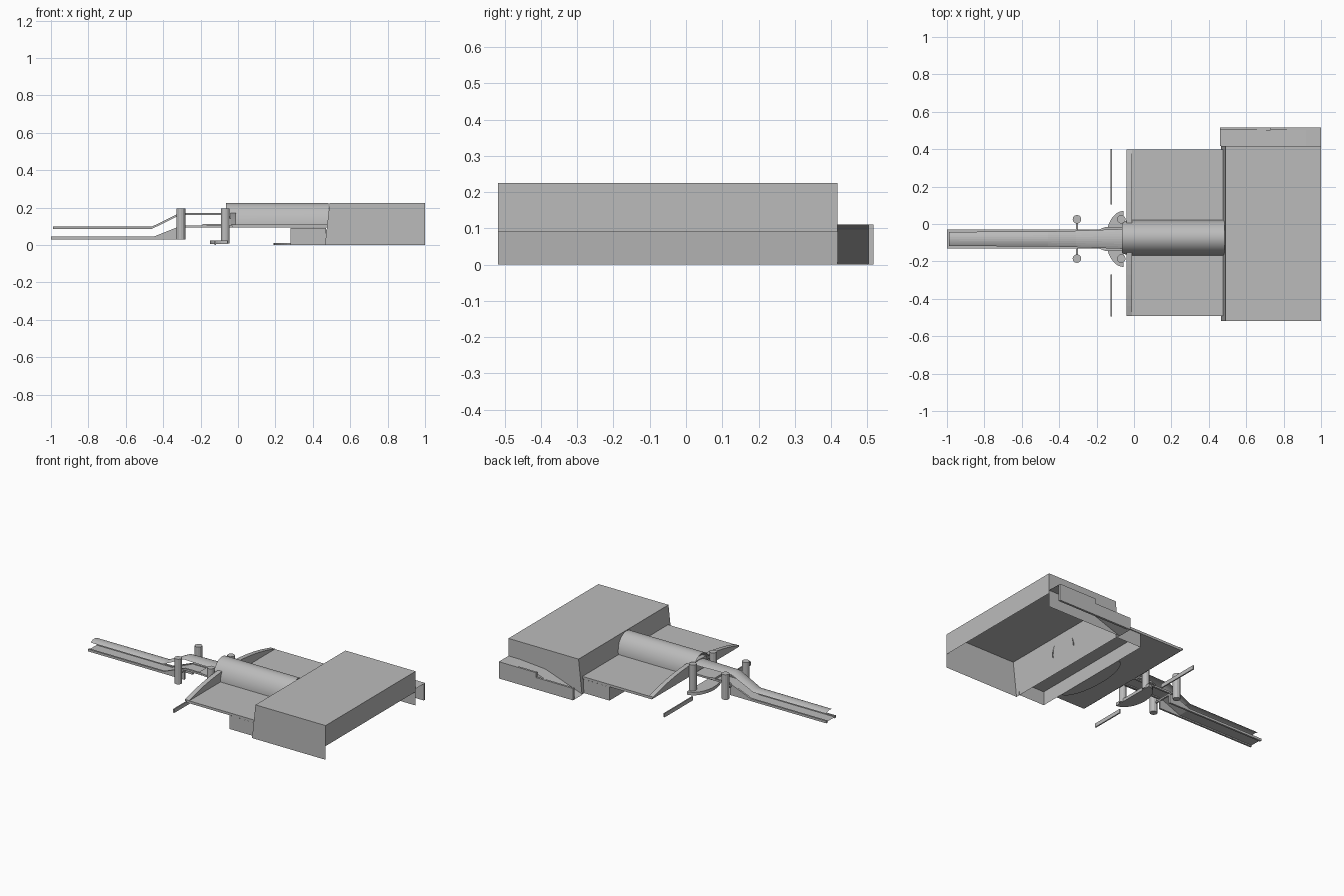
import bpy, bmesh, math

if "Cube" in bpy.data.objects:
    bpy.data.objects.remove(bpy.data.objects["Cube"])

mat = bpy.data.materials.new("light grey")
mat.diffuse_color = (0.5, 0.5, 0.5, 1)
mat.use_nodes = True
mat.node_tree.nodes["Principled BSDF"].inputs["Base Color"].default_value = mat.diffuse_color
CY = -0.08  # centre line of walkway and barrel hall


def mesh_object(name, verts, faces, smooth=False):
    me = bpy.data.meshes.new(name)
    me.from_pydata(verts, [], faces)
    me.materials.append(mat)
    ob = bpy.data.objects.new(name, me)
    bpy.context.collection.objects.link(ob)
    if smooth:
        for p in me.polygons:
            p.use_smooth = True
    return ob


def prism(name, pts, a, b, axis):
    """Closed extrusion of a 2D outline from a to b along an axis."""
    def place(p, t):
        return {'x': (t, p[0], p[1]), 'y': (p[0], t, p[1]), 'z': (p[0], p[1], t)}[axis]
    n = len(pts)
    verts = [place(p, a) for p in pts] + [place(p, b) for p in pts]
    faces = [tuple(range(n)), tuple(range(2 * n - 1, n - 1, -1))]
    faces += [(i, i + n, (i + 1) % n + n, (i + 1) % n) for i in range(n)]
    ob = mesh_object(name, verts, faces)
    bm = bmesh.new()
    bm.from_mesh(ob.data)
    bmesh.ops.recalc_face_normals(bm, faces=bm.faces)
    bm.to_mesh(ob.data)
    bm.free()
    return ob


def box(name, x0, x1, y0, y1, z0, z1):
    return prism(name, [(x0, y0), (x1, y0), (x1, y1), (x0, y1)], z0, z1, 'z')


def sheet(name, rows, smooth=False):
    """Open surface through rows of points."""
    n = len(rows[0])
    faces = [(r * n + i, r * n + i + 1, (r + 1) * n + i + 1, (r + 1) * n + i)
             for r in range(len(rows) - 1) for i in range(n - 1)]
    return mesh_object(name, [v for r in rows for v in r], faces, smooth)


# main hall: open-bottomed shell, sloping inner wall, gap under the end wall
F, B, H = -0.518, 0.417, 0.225
mesh_object("main_hall",
            [(0.465, F, 0), (1, F, 0), (1, F, H), (0.49, F, H),
             (0.465, B, 0), (1, B, 0), (1, B, H), (0.49, B, H),
             (1, F, 0.09), (1, B, 0.09)],
            [(0, 1, 8, 2, 3), (4, 7, 6, 9, 5), (3, 2, 6, 7), (0, 3, 7, 4), (8, 9, 6, 2)])

# side ramp behind the hall with its stepped parapet
sheet("side_ramp", [[(x, B, z), (x, 0.503, z)] for x, z in
                    ((0.46, 0.0), (0.73, 0.095), (0.92, 0.11), (1.0, 0.11))])
prism("ramp_parapet", [(0.46, 0), (1, 0), (1, 0.11), (0.73, 0.11), (0.73, 0.078), (0.46, 0.078)],
      0.503, 0.517, 'y')

# lower storey under the wing roof, open below
mesh_object("lower_storey",
            [(0.28, -0.49, 0), (0.47, -0.49, 0), (0.47, -0.49, 0.09), (0.28, -0.49, 0.09),
             (0.28, 0.395, 0), (0.47, 0.395, 0), (0.47, 0.395, 0.09), (0.28, 0.395, 0.09)],
            [(0, 1, 2, 3), (4, 7, 6, 5), (0, 3, 7, 4)])

# wing roof slab
box("wing_roof", -0.03, 0.475, -0.493, 0.398, 0.092, 0.108)

# arched front wall of the wings
N = 16
arc = []
for i in range(N + 1):
    t = i / N
    arc.append((-0.493 + 0.891 * t, 0.11 + 0.065 * (1 - (2 * t - 1) ** 2)))
prism("arched_front_wall", [(-0.493, 0.1)] + arc + [(0.398, 0.1)], -0.04, -0.01, 'x')

# barrel hall with raked open front
front, back = [], []
for i in range(25):
    a = math.pi * i / 24
    y, z = -0.073 - 0.095 * math.cos(a), 0.105 + 0.12 * math.sin(a)
    front.append((-0.01 - 0.055 * min(1, (z - 0.105) / 0.06), y, z))
    back.append((0.485, y, z))
sheet("barrel_hall", [back, front], True)


# crescent slabs at ground level
def crescent(name, x_edge, depth, cy, half, z0, z1):
    pts = [(x_edge - depth * math.cos(math.pi / 2 * t), cy + half * math.sin(math.pi / 2 * t))
           for t in [i / 8 - 1 for i in range(17)]]
    prism(name, pts, z0, z1, 'z')


crescent("entrance_step", 0.28, 0.09, -0.07, 0.26, 0.0, 0.01)
crescent("column_platform", -0.055, 0.095, CY, 0.15, 0.005, 0.025)

# low ground walls
box("ground_wall_back", -0.125, -0.117, 0.105, 0.4, 0.0, 0.025)
box("ground_wall_front", -0.125, -0.117, -0.495, -0.27, 0.0, 0.025)

# columns
for label, x, z0 in (("outer", -0.305, 0.03), ("inner", -0.068, 0.008)):
    for side, s in (("front", -1), ("back", 1)):
        pts = [(x + 0.023 * math.cos(k * math.pi / 6), CY + s * 0.105 + 0.023 * math.sin(k * math.pi / 6))
               for k in range(12)]
        prism(f"{label}_column_{side}", pts, z0, 0.195, 'z')
box("column_crossbar", -0.31, -0.3, CY - 0.1, CY + 0.1, 0.085, 0.095)

# walkway deck, side stringers and landing
path = [(-1.0, 0.038), (-0.45, 0.038), (-0.3, 0.1), (0.0, 0.1)]
sheet("walkway_deck", [[(x, CY - 0.05, z), (x, CY + 0.05, z)] for x, z in path])
for side, s in (("front", -1), ("back", 1)):
    y = CY + s * 0.05
    prism(f"walkway_stringer_{side}",
          [(-1, 0.03), (-0.3, 0.03), (-0.3, 0.093), (0, 0.093), (0, 0.105),
           (-0.3, 0.105), (-0.45, 0.045), (-1, 0.045)], y, y - s * 0.012, 'y')
prism("walkway_landing", [(-0.19, CY - 0.05), (-0.15, CY - 0.065), (-0.05, CY - 0.065),
                          (-0.05, CY + 0.065), (-0.15, CY + 0.065), (-0.19, CY + 0.05)],
      0.1, 0.112, 'z')

# thin arched canopy over the walkway
rows = []
for x, z, w in ((-0.99, 0.086, 0.038), (-0.46, 0.086, 0.04), (-0.31, 0.16, 0.044), (0.0, 0.16, 0.055)):
    rows.append([(x, CY + w * k / 4, z + 0.012 * (1 - (k / 4) ** 2)) for k in range(-4, 5)])
canopy = sheet("walkway_canopy", rows)
